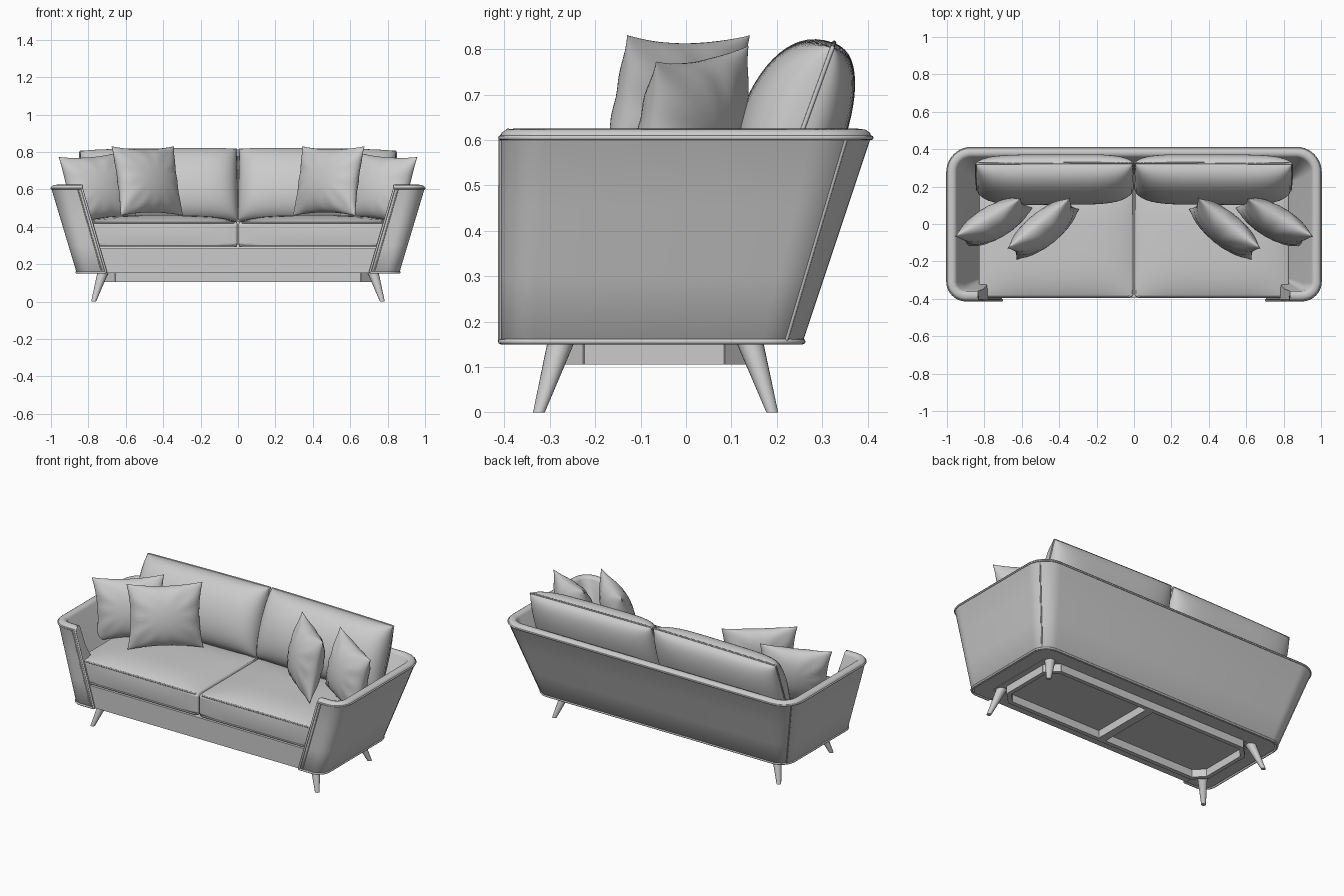
import bpy, bmesh
from math import sin, cos, pi, radians, atan2
from mathutils import Matrix, Vector

if "Cube" in bpy.data.objects:
    bpy.data.objects.remove(bpy.data.objects["Cube"])


def finish(name, bm, angle=40, mirror=False, bevel=0):
    bmesh.ops.recalc_face_normals(bm, faces=bm.faces)
    me = bpy.data.meshes.new(name)
    bm.to_mesh(me)
    bm.free()
    me.shade_smooth()
    if angle:
        me.set_sharp_from_angle(angle=radians(angle))
    ob = bpy.data.objects.new(name, me)
    bpy.context.collection.objects.link(ob)
    if bevel:
        m = ob.modifiers.new("bevel", 'BEVEL')
        m.width, m.segments, m.limit_method = bevel, 4, 'ANGLE'
        m.angle_limit = radians(50)
    if mirror:
        m = ob.modifiers.new("mirror", 'MIRROR')
        m.use_mirror_merge = False
    return ob


def tube(name, pts, r, cyclic=False, mirror=False):
    cu = bpy.data.curves.new(name, 'CURVE')
    cu.dimensions, cu.bevel_depth, cu.bevel_resolution = '3D', r, 2
    for s in ((1, -1) if mirror else (1,)):
        sp = cu.splines.new('POLY')
        sp.points.add(len(pts) - 1)
        for p, q in zip(sp.points, pts):
            p.co = (s * q[0], q[1], q[2], 1)
        sp.use_cyclic_u = cyclic
    ob = bpy.data.objects.new(name, cu)
    bpy.context.collection.objects.link(ob)


def outline(z, d=0.0):
    """Plan outline of the flared shell at height z, inset by d."""
    t = min(max((z - .155) / .45, 0), 1)
    W, B, F = .863 + .135 * t - d, .257 + .15 * t - d, -.408 + d
    E = .705 + .13 * t
    rf, rb = max(.07 + .03 * t - d, .02), max(.09 + .04 * t - d, .02)
    half = [(E, F)]
    for cx, cy, r, a0 in ((W - rf, F + rf, rf, -90), (W - rb, B - rb, rb, 0)):
        half += [(cx + r * cos(radians(a0 + 9 * i)), cy + r * sin(radians(a0 + 9 * i)))
                 for i in range(11)]
    return [Vector((x, y, z)) for x, y in half] + [Vector((-x, y, z)) for x, y in half[::-1]]


# Shell: arms and back in one flared wall that wraps round to the front
profile = [(.008, .15), (0, .158), (0, .3), (0, .45), (0, .597), (-.002, .606), (.002, .616),
           (.012, .623), (.028, .625), (.042, .621), (.05, .61), (.06, .5), (.095, .4), (.1, .28), (.1, .152)]
bm = bmesh.new()
rows = [[bm.verts.new(p) for p in outline(z, d)] for d, z in profile]
for a, b in zip(rows, rows[1:]):
    for i in range(len(a) - 1):
        bm.faces.new((a[i], a[i + 1], b[i + 1], b[i]))
for k in (0, -1):
    bm.faces.new([r[k] for r in rows])
finish("arm_and_back_shell", bm, 50)

# Piping on the shell
tube("rim_piping", outline(.605, -.001), .005)
tube("bottom_piping", outline(.156, 0), .006)
zs = (.155, .605)
tube("wing_piping", [outline(z)[0] for z in zs] + [outline(.622, .02)[0]], .006, mirror=True)
tube("wing_seam", [outline(z)[0] + Vector((.022, 0, 0)) for z in zs], .003, mirror=True)
tube("back_corner_seam", [outline(z)[16] for z in zs], .004, mirror=True)

# Base under the seats, closed underneath
bm = bmesh.new()
lo, hi = ([bm.verts.new((p.x, p.y, z)) for p in outline(.155, .012)] for z in (.153, .285))
bm.faces.new(lo)
bm.faces.new(hi)
for i in range(len(lo)):
    j = (i + 1) % len(lo)
    bm.faces.new((lo[i], lo[j], hi[j], hi[i]))
finish("seat_base", bm)


# Seat cushions: bulged boxes with piped edges
def seat_point(u, v, w):
    x = .417 + .413 * u
    y = -.09 + .3 * v - .006 * (1 - u * u) * (1 - w * w) * (v < -.99)
    z = .36 + .068 * w + (.034 * (1 - u ** 4) * (1 - v ** 4) if w > .99 else 0)
    return Vector((x, y, z))


bm = bmesh.new()
bmesh.ops.create_cube(bm, size=2)
bmesh.ops.subdivide_edges(bm, edges=bm.edges[:], cuts=11, use_grid_fill=True)
for v in bm.verts:
    v.co = seat_point(*v.co)
finish("seat_cushion", bm, 0, True, .018)
for z in (.296, .423):
    ring = [(.012, -.375), (.025, -.39), (.8, -.39), (.822, -.37), (.825, .19), (.01, .19)]
    tube("seat_piping", [(x, y, z) for x, y in ring], .005, True, True)


# Pillows: two domed sheets sharing a seam
def pillow(name, mat, w, h, front, back, nu, nv, power, pinch, wrinkle=0, seam=0):
    n = 28
    ss = [sin(pi / 2 * (2 * i / n - 1)) for i in range(n + 1)]

    def point(u, v, depth):
        t = max((1 - abs(u) ** nu) * (1 - abs(v) ** nv), 0) ** power
        t *= 1 + wrinkle * sin(11 * atan2(v, u) + 2 * u) * (u * u + v * v)
        return mat @ Vector((w * u * (1 - pinch * u * u * (1 - v * v)),
                             h * v * (1 - pinch * v * v * (1 - u * u)), depth * t))
    bm = bmesh.new()
    for depth in (front, -back):
        g = [[bm.verts.new(point(u, v, depth)) for u in ss] for v in ss]
        for j in range(n):
            for i in range(n):
                bm.faces.new((g[j][i], g[j][i + 1], g[j + 1][i + 1], g[j + 1][i]))
    bmesh.ops.remove_doubles(bm, verts=bm.verts, dist=1e-5)
    finish(name, bm, 75, True)
    if seam:
        edge = [(s, -1) for s in ss[1:-1]] + [(1, s) for s in ss[1:-1]]
        edge += [(-a, -b) for a, b in edge]
        tube(name + "_piping", [point(a, b, 0) for a, b in edge], seam, True, True)


def place(x, y, z, turn, lean, roll=0):
    return (Matrix.Translation((x, y, z)) @ Matrix.Rotation(radians(turn), 4, 'Z')
            @ Matrix.Rotation(radians(90 - lean), 4, 'X') @ Matrix.Rotation(radians(roll), 4, 'Z'))


pillow("back_cushion", place(-.423, .255, .618, 0, 20, .8), .418, .203, .14, .095, 5, 2, .4, -.008, seam=.005)
pillow("front_throw_pillow", place(-.485, -.025, .645, 39, 12), .215, .19, .085, .085, 2, 2, .55, .1, .07)
pillow("side_throw_pillow", place(-.75, .01, .61, 29, 12, 5), .205, .185, .085, .085, 2, 2, .55, .1, .07)

# Under-frame rails with chamfered corners and a centre bar
loop = [(0, -.285), (.65, -.285), (.715, -.22), (.715, .08), (.65, .145), (0, .145)]
bm = bmesh.new()
for a, b in list(zip(loop, loop[1:])) + [((.012, -.285), (.012, .145))]:
    a, b = Vector((*a, .131)), Vector((*b, .131))
    d = b - a
    m = (Matrix.Translation((a + b) / 2) @ Matrix.Rotation(atan2(d.y, d.x), 4, 'Z')
         @ Matrix.Diagonal((d.length + .008, .026, .05, 1)))
    bmesh.ops.create_cube(bm, size=1, matrix=m)
finish("frame_rails", bm, 30, True)

# Splayed tapered legs
for name, top, foot in (("front_leg", (.722, -.275), (.772, -.324)), ("back_leg", (.722, .14), (.772, .19))):
    bm = bmesh.new()
    rings = []
    for (x, y), z, r in ((foot, 0, .013), (top, .156, .03)):
        rings.append([bm.verts.new((x + r * cos(i * pi / 10), y + r * sin(i * pi / 10), z)) for i in range(20)])
    for i in range(20):
        j = (i + 1) % 20
        bm.faces.new((rings[0][i], rings[0][j], rings[1][j], rings[1][i]))
    for r in rings:
        bm.faces.new(r)
    finish(name, bm, 40, True)
